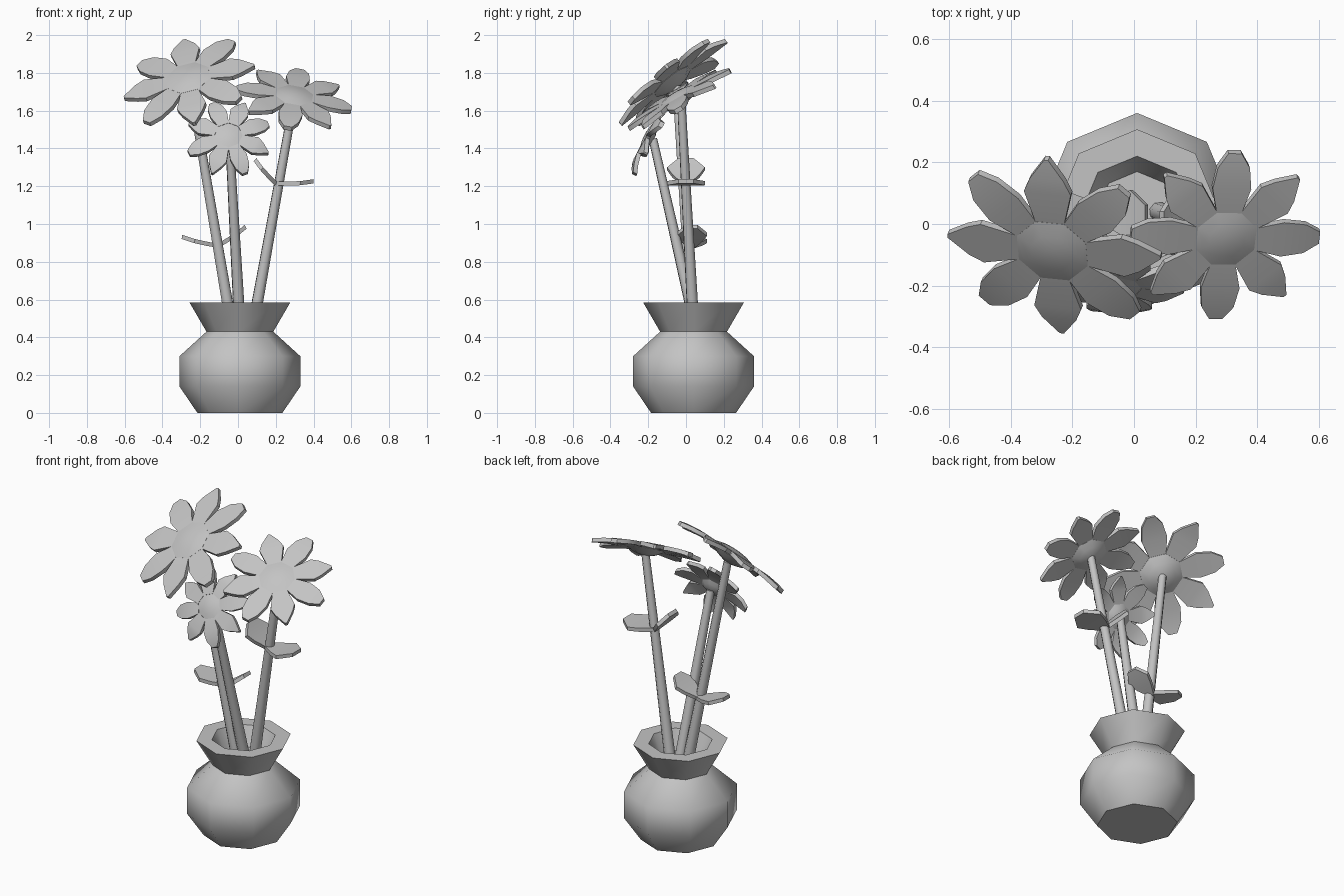
import bpy
import bmesh
from math import cos, sin, pi, radians
from mathutils import Vector, Matrix

if "Cube" in bpy.data.objects:
    bpy.data.objects.remove(bpy.data.objects["Cube"], do_unlink=True)

# One plain clay colour for everything
clay = bpy.data.materials.new("clay_grey")
clay.use_nodes = True
GREY = (0.55, 0.55, 0.55, 1)
clay.diffuse_color = GREY
clay.node_tree.nodes["Principled BSDF"].inputs["Base Color"].default_value = GREY


def finish(bm, name, angle):
    bmesh.ops.recalc_face_normals(bm, faces=bm.faces)
    mesh = bpy.data.meshes.new(name)
    bm.to_mesh(mesh)
    bm.free()
    mesh.materials.append(clay)
    obj = bpy.data.objects.new(name, mesh)
    bpy.context.collection.objects.link(obj)
    bpy.ops.object.select_all(action='DESELECT')
    obj.select_set(True)
    bpy.context.view_layer.objects.active = obj
    bpy.ops.object.shade_smooth_by_angle(angle=radians(angle))
    return obj


def lathe(bm, profile, frame, sides=8, turn=0.0):
    """Turn a (radius, height) profile; cap both ends."""
    rings = []
    for r, h in profile:
        rings.append([bm.verts.new(frame @ Vector((r * cos(a), r * sin(a), h)))
                      for a in (turn + 2 * pi * i / sides for i in range(sides))])
    for low, high in zip(rings, rings[1:]):
        for i in range(sides):
            j = (i + 1) % sides
            bm.faces.new((low[i], low[j], high[j], high[i]))
    bm.faces.new(rings[0][::-1])
    bm.faces.new(rings[-1])


def slab(bm, rows, thick, frame):
    """Thick blade along local x from rows of (distance, half width, height)."""
    sections = []
    for x, w, h in rows:
        corners = ((-w, h), (w, h), (w, h - thick), (-w, h - thick))
        sections.append([bm.verts.new(frame @ Vector((x, y, z))) for y, z in corners])
    for a, b in zip(sections, sections[1:]):
        for i in range(4):
            j = (i + 1) % 4
            bm.faces.new((a[i], a[j], b[j], b[i]))
    bm.faces.new(sections[0])
    bm.faces.new(sections[-1][::-1])


def make_frame(origin, along, across):
    """Right-handed frame: x along, y across, z their normal."""
    x = Vector(along).normalized()
    z = x.cross(Vector(across)).normalized()
    m = Matrix((x, z.cross(x), z)).transposed().to_4x4()
    m.translation = Vector(origin)
    return m


# Vase: round body, flared rim, shallow well
bm = bmesh.new()
lathe(bm, [(0.225, 0), (0.32, 0.14), (0.32, 0.30), (0.177, 0.43), (0.267, 0.585),
           (0.18, 0.585), (0.13, 0.47)], Matrix.Translation((0.01, 0.04, 0)))
finish(bm, "vase", 50)


def stem(name, base, top):
    base, top = Vector(base), Vector(top)
    axis = top - base
    frame = Matrix.Translation(base) @ axis.to_track_quat('Z', 'Y').to_matrix().to_4x4()
    bm = bmesh.new()
    lathe(bm, [(0.032, 0), (0.023, axis.length)], frame)
    finish(bm, name, 50)


POINTED = [(0.30, 0.13), (0.66, 0.22), (0.80, 0.16), (1.0, 0.02)]
BLUNT = [(0.30, 0.13), (0.60, 0.205), (0.84, 0.17), (1.0, 0.07)]


def flower(name, centre, right, up, turn, droop, shapes):
    frame = make_frame(centre, right, up)
    size = Vector(right).length
    # Eight petals around the head, bending back toward the tip
    bm = bmesh.new()
    for i in range(8):
        spin = Matrix.Rotation(turn + i * pi / 4, 4, 'Z')
        rows = [(d * size, w * size, 0.012 - droop * size * max(0, d - 0.5) ** 2 * 4)
                for d, w in shapes[i % 2]]
        slab(bm, rows, 0.024, frame @ spin)
    finish(bm, name + "_petals", 30)
    # Domed head, rounded behind as well
    bm = bmesh.new()
    dome = [(0.08, -0.15), (0.22, -0.11), (0.35, -0.04), (0.35, 0.035), (0.20, 0.075), (0.06, 0.09)]
    lathe(bm, [(r * size, h * size) for r, h in dome], frame, turn=turn + pi / 8)
    finish(bm, name + "_head", 50)


def leaf(name, base, direction, across, length, width):
    rows = [(d * length, w * width, h * length) for d, w, h in
            ((0, 0.12, 0), (0.35, 0.36, 0.02), (0.65, 0.5, 0.05), (1.0, 0.2, 0.12))]
    bm = bmesh.new()
    slab(bm, rows, 0.022, make_frame(base, direction, across))
    finish(bm, name, 30)


# Stems
stem("left_stem", (0.08, 0.04, 0.46), (0.295, -0.025, 1.65))
stem("right_stem", (-0.035, 0.035, 0.46), (-0.25, -0.05, 1.73))
stem("middle_stem", (0.01, 0.05, 0.46), (-0.045, -0.175, 1.45))

# Flowers
flower("right_flower", (-0.262, -0.08, 1.765), (0.345, -0.035, 0.085),
       (-0.03, 0.285, 0.222), 0, 0.06, (POINTED, BLUNT))
flower("left_flower", (0.297, -0.042, 1.672), (0.305, -0.005, -0.055),
       (0.04, 0.27, 0.152), 0, 0.05, (BLUNT, POINTED))
flower("middle_flower", (-0.05, -0.2, 1.465), (0.228, 0, 0),
       (0, 0.104, 0.193), pi / 8, 0.14, (BLUNT, POINTED))

# Leaf pairs on the two outer stems
leaf("left_stem_outer_leaf", (0.2, 0, 1.225), (1, 0, -0.06), (0, 1, 0), 0.2, 0.2)
leaf("left_stem_inner_leaf", (0.21, 0, 1.22), (-0.8, 0, 0.72), (0, -1, 0), 0.17, 0.2)
leaf("right_stem_outer_leaf", (-0.1, 0.03, 0.895), (-1, 0, 0.12), (0, -1, 0), 0.2, 0.16)
leaf("right_stem_inner_leaf", (-0.11, 0.03, 0.895), (0.86, 0, 0.45), (0, 1, 0), 0.175, 0.16)
